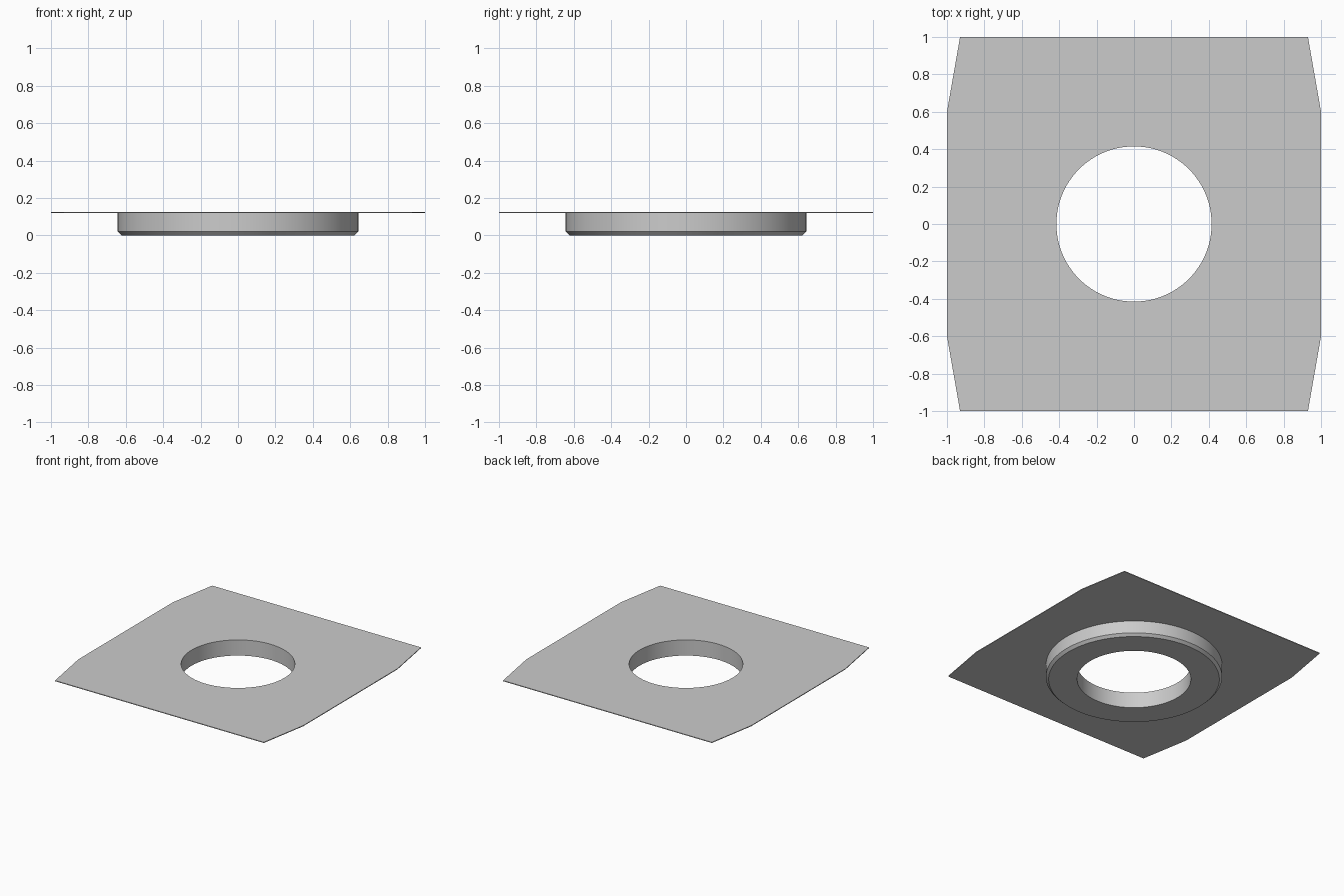
import bpy, bmesh
from math import cos, sin, tau, radians

cube = bpy.data.objects.get("Cube")
if cube:
    bpy.data.objects.remove(cube)

SEGMENTS = 96
HOLE, RIM = 0.415, 0.643
PLATE_BOTTOM, PLATE_TOP = 0.12, 0.126
CHAMFER = 0.02

grey = bpy.data.materials.new("light grey")
grey.use_nodes = True
colour = (0.6, 0.6, 0.6, 1)
grey.diffuse_color = colour
grey.node_tree.nodes["Principled BSDF"].inputs["Base Color"].default_value = colour


def circle(radius):
    return [(radius * cos(tau * i / SEGMENTS), radius * sin(tau * i / SEGMENTS))
            for i in range(SEGMENTS)]


def finish(bm, name):
    bmesh.ops.recalc_face_normals(bm, faces=bm.faces[:])
    mesh = bpy.data.meshes.new(name)
    bm.to_mesh(mesh)
    bm.free()
    mesh.materials.append(grey)
    obj = bpy.data.objects.new(name, mesh)
    bpy.context.collection.objects.link(obj)
    bpy.ops.object.select_all(action="DESELECT")
    obj.select_set(True)
    bpy.context.view_layer.objects.active = obj
    bpy.ops.object.shade_smooth_by_angle(angle=radians(30))


def add_loop(bm, points, z):
    verts = [bm.verts.new((x, y, z)) for x, y in points]
    return [bm.edges.new((v, verts[i - 1])) for i, v in enumerate(verts)]


# Thin mounting plate with tapered corners and a round hole
corner = [(1, 0.6), (0.93, 1)]
half = corner + [(-x, y) for x, y in reversed(corner)]
outline = half + [(-x, -y) for x, y in half]
bm = bmesh.new()
edges = add_loop(bm, outline, PLATE_BOTTOM) + add_loop(bm, circle(HOLE), PLATE_BOTTOM)
bmesh.ops.triangle_fill(bm, edges=edges, use_beauty=True)
top = bmesh.ops.extrude_face_region(bm, geom=bm.faces[:], use_keep_orig=True)
bmesh.ops.translate(bm, vec=(0, 0, PLATE_TOP - PLATE_BOTTOM),
                    verts=[g for g in top["geom"] if isinstance(g, bmesh.types.BMVert)])
finish(bm, "mounting_plate")

# Collar under the plate, chamfered around its lower outer edge
profile = [(HOLE, PLATE_BOTTOM), (HOLE, 0), (RIM - CHAMFER, 0),
           (RIM, CHAMFER), (RIM, PLATE_BOTTOM)]
bm = bmesh.new()
rings = [[bm.verts.new((x, y, z)) for x, y in circle(r)] for r, z in profile]
for lower, upper in zip(rings, rings[1:]):
    for i in range(SEGMENTS):
        bm.faces.new((lower[i - 1], lower[i], upper[i], upper[i - 1]))
# Open ring: orient it as a closed solid, then drop the hidden top
lids = [bm.faces.new((rings[-1][i - 1], rings[-1][i], rings[0][i], rings[0][i - 1]))
        for i in range(SEGMENTS)]
bmesh.ops.recalc_face_normals(bm, faces=bm.faces[:])
bmesh.ops.delete(bm, geom=lids, context="FACES_ONLY")
finish(bm, "collar")
